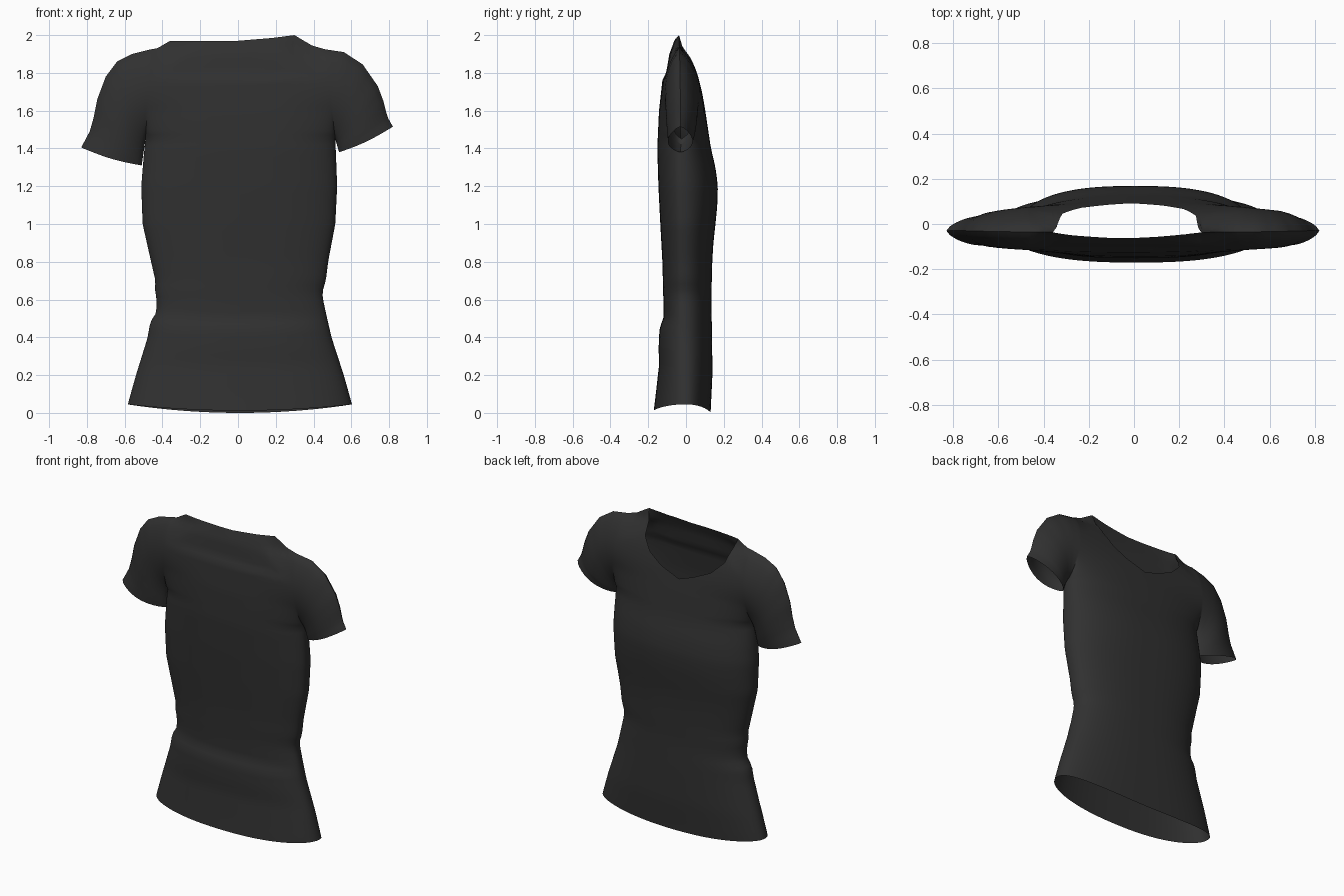
import bpy, bmesh, math

if "Cube" in bpy.data.objects:
    bpy.data.objects.remove(bpy.data.objects["Cube"])


def lin(pts, t):
    """Piecewise linear curve through (t, value) points."""
    if t <= pts[0][0]:
        return pts[0][1]
    for (a, va), (b, vb) in zip(pts, pts[1:]):
        if t <= b:
            return va + (vb - va) * (t - a) / (b - a)
    return pts[-1][1]


def smooth(pts, t, r=0.025):
    """Softened version of the same curve."""
    return sum(lin(pts, t + r * k) for k in (-1, -0.5, 0, 0.5, 1)) / 5


# Body profiles as (height, value)
CHEST = [(0, .13), (.2, .14), (.4, .138), (.6, .134), (.8, .139), (.9, .145), (1.0, .156),
         (1.1, .166), (1.2, .169), (1.3, .156), (1.4, .132), (1.6, .102), (1.7, .085),
         (1.8, .06), (1.9, .02), (2.0, -.035)]
BACK = [(0, -.172), (.1, -.16), (.25, -.143), (.35, -.145), (.45, -.14), (.5, -.12), (.6, -.12),
        (.8, -.125), (1.0, -.136), (1.2, -.146), (1.4, -.152), (1.6, -.143), (1.77, -.124),
        (1.79, -.107), (1.9, -.088), (1.97, -.062), (2.0, -.045)]
LEFT = [(.04, -.585), (.2, -.54), (.4, -.478), (.48, -.465), (.53, -.432), (.6, -.43), (.65, -.44),
        (.7, -.437), (.8, -.46), (1.0, -.505), (1.2, -.512), (1.35, -.5), (1.45, -.49)]
RIGHT = [(.04, .605), (.2, .56), (.4, .495), (.5, .472), (.6, .45), (.64, .446), (.7, .465),
         (.8, .477), (1.0, .515), (1.2, .525), (1.38, .518), (1.45, .515)]
# Shoulder line and necklines across the width (-1 to 1)
SHOULDER = [(-1, 1.925), (-.93, 1.93), (-.78, 1.97), (-.6, 2.05), (0, 2.15), (.5, 2.08),
            (.65, 2.0), (.85, 1.945), (1, 1.925)]
BACK_NECK = [(-.78, 1.97), (0, 1.97), (.4, 1.985), (.65, 2.0)]
V_NECK = [(-.78, 1.97), (-.68, 1.83), (-.5, 1.75), (-.25, 1.695), (-.04, 1.66), (.25, 1.71),
          (.45, 1.77), (.58, 1.85), (.65, 2.0)]
PIT, TOP = 1.45, 1.925      # armhole heights
N_ARM, N_LOW = 22, 44


def seam(z):
    return lin([(0, 0.0), (.6, -.015), (PIT, -.025), (2, -.037)], z)


def sleeve_bulge(v, s, front):
    depth = (.105 - .04 * s) if front else (.085 - .02 * s)
    depth = depth if front else -depth
    return depth * max(0, math.sin(math.pi * v)) ** .65


def side_x(z, sgn):
    if z >= PIT:
        f = (z - PIT) / (TOP - PIT)
        a = -.49 if sgn < 0 else .515
        return a + (sgn * .46 - a) * f
    return smooth(LEFT if sgn < 0 else RIGHT, z, .012) if z < 1.4 else lin(LEFT if sgn < 0 else RIGHT, z)


def torso_point(u, z, front):
    l, r = side_x(min(z, TOP), -1), side_x(min(z, TOP), 1)
    x = (l + r) / 2 + u * (r - l) / 2
    c = seam(z)
    full = smooth(CHEST, z) if front else lin(BACK, z)
    d = max(0, lin(SHOULDER, u) - z)
    full = c + (full - c) * min(1, d / .14) ** .6
    edge, p, q = c, 2.6, 2.2
    if z > PIT:
        edge = c + sleeve_bulge((TOP - z) / (TOP - PIT), 0, front) if z < TOP else c
        k = min(1, (z - PIT) / .15)
        q = 2.2 - 1.2 * k
    w = max(0, 1 - abs(u) ** p) ** (1 / q)
    return (x, edge + (full - edge) * w, z)


def add_grid(bm, rows):
    vs = [[bm.verts.new(p) for p in row] for row in rows]
    for a, b in zip(vs, vs[1:]):
        for i in range(len(a) - 1):
            bm.faces.new((a[i], a[i + 1], b[i + 1], b[i]))


bm = bmesh.new()

# Front and back torso panels
cols = sorted({round(math.sin(math.pi / 2 * k / 30), 4) for k in range(-30, 31)}
              | {-.78, -.73, -.68, -.04, .58, .615, .65})
for front in (True, False):
    neck = V_NECK if front else BACK_NECK
    rows = []
    for j in range(N_LOW + N_ARM + 1):
        row = []
        for u in cols:
            if j < N_LOW:
                base = 0 if front else .012
                hem = base + (.045 - base) * u * u
                z = hem + (PIT - hem) * j / N_LOW
            else:
                top = lin(neck, u) if -.78 <= u <= .65 else lin(SHOULDER, u)
                z = PIT + (top - PIT) * (j - N_LOW) / N_ARM
            row.append(torso_point(u, z, front))
        rows.append(row)
    add_grid(bm, rows)

# Cap sleeves: outer edge runs shoulder to cuff, inner edge armpit to cuff
OUTER_L = [(-.46, TOP), (-.56, 1.90), (-.64, 1.86), (-.70, 1.78), (-.745, 1.66),
           (-.765, 1.56), (-.785, 1.49), (-.83, 1.405)]
OUTER_R = [(.46, TOP), (.56, 1.91), (.66, 1.845), (.74, 1.73), (.77, 1.65), (.785, 1.59),
           (.795, 1.56), (.82, 1.515)]
for outer, inner in ((OUTER_L, ((-.49, PIT), (-.51, 1.31))),
                     (OUTER_R, ((.515, PIT), (.535, 1.38)))):
    n = len(outer) - 1
    xs = [(i / n, p[0]) for i, p in enumerate(outer)]
    zs = [(i / n, p[1]) for i, p in enumerate(outer)]
    for front in (True, False):
        rows = []
        for i in range(22):
            s = i / 21
            ox, oz = lin(xs, s), lin(zs, s)
            ix = inner[0][0] + (inner[1][0] - inner[0][0]) * s
            iz = inner[0][1] + (inner[1][1] - inner[0][1]) * s
            row = []
            for j in range(N_ARM + 1):
                v = j / N_ARM
                z = oz + (iz - oz) * v
                sag = -.012 * s * math.sin(math.pi * v)
                c = seam(z) * (1 - s) + -.03 * s
                row.append((ox + (ix - ox) * v, c + sleeve_bulge(v, s, front), z + sag))
            rows.append(row)
        add_grid(bm, rows)

# Sew the panels together
bmesh.ops.remove_doubles(bm, verts=bm.verts, dist=.0015)
bmesh.ops.recalc_face_normals(bm, faces=bm.faces)
mesh = bpy.data.meshes.new("shirt")
bm.to_mesh(mesh)
bm.free()
shirt = bpy.data.objects.new("shirt", mesh)
bpy.context.collection.objects.link(shirt)

# Dark cloth
cloth = bpy.data.materials.new("charcoal cloth")
cloth.diffuse_color = (.03, .03, .03, 1)
cloth.use_nodes = True
cloth.node_tree.nodes["Principled BSDF"].inputs["Base Color"].default_value = cloth.diffuse_color
mesh.materials.append(cloth)

bpy.context.view_layer.objects.active = shirt
shirt.select_set(True)
bpy.ops.object.shade_smooth_by_angle(angle=math.radians(60))
